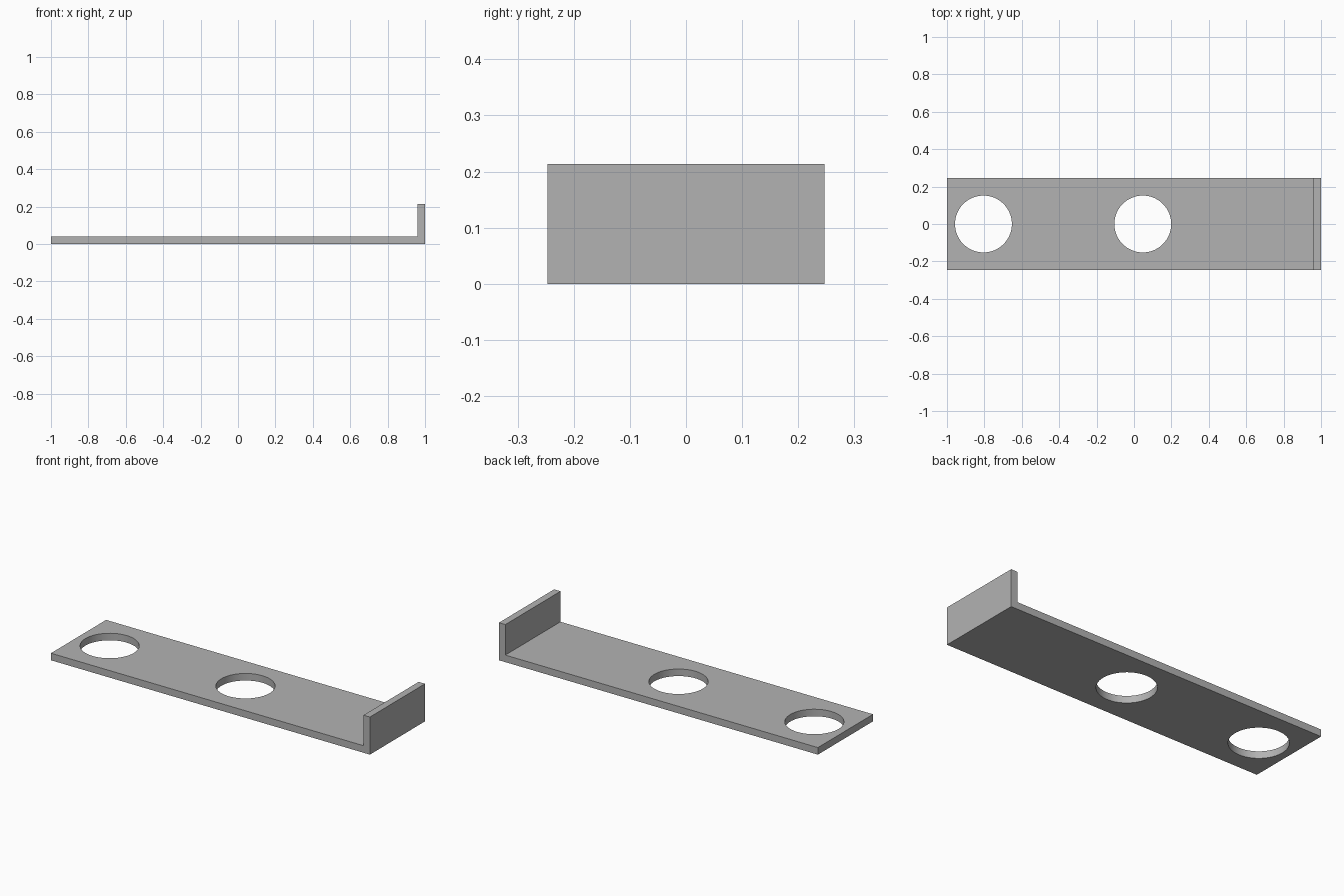
import bpy
import bmesh
import math

cube = bpy.data.objects.get("Cube")
if cube:
    bpy.data.objects.remove(cube, do_unlink=True)

HALF_WIDTH = 0.247
THICK = 0.04
LIP_HEIGHT = 0.213
HOLE_RADIUS = 0.152
HOLE_CENTRES = (-0.805, 0.047)

# Plain grey metal
grey = bpy.data.materials.new("grey_metal")
grey.use_nodes = True
colour = (0.45, 0.45, 0.45, 1)
grey.diffuse_color = colour
grey.node_tree.nodes["Principled BSDF"].inputs["Base Color"].default_value = colour

# Bracket: L-shaped side profile extruded across the width
profile = [(-1, 0), (1, 0), (1, LIP_HEIGHT), (1 - THICK, LIP_HEIGHT),
           (1 - THICK, THICK), (-1, THICK)]
bm = bmesh.new()
side = bm.faces.new([bm.verts.new((x, -HALF_WIDTH, z)) for x, z in profile])
extruded = bmesh.ops.extrude_face_region(bm, geom=[side])["geom"]
bmesh.ops.translate(bm, vec=(0, 2 * HALF_WIDTH, 0),
                    verts=[v for v in extruded if isinstance(v, bmesh.types.BMVert)])
bmesh.ops.recalc_face_normals(bm, faces=bm.faces)
mesh = bpy.data.meshes.new("bracket")
bm.to_mesh(mesh)
bm.free()
mesh.materials.append(grey)
bracket = bpy.data.objects.new("bracket", mesh)
bpy.context.collection.objects.link(bracket)

# Round through holes
cutters = []
for x in HOLE_CENTRES:
    bpy.ops.mesh.primitive_cylinder_add(vertices=64, radius=HOLE_RADIUS, depth=0.2,
                                        location=(x, 0, THICK / 2))
    cutter = bpy.context.object
    cutter.name = "hole_cutter"
    cutter.data.materials.append(grey)
    cut = bracket.modifiers.new("hole", 'BOOLEAN')
    cut.operation = 'DIFFERENCE'
    cut.solver = 'EXACT'
    cut.object = cutter
    cutters.append(cutter)

# Apply the cuts, then drop the cutters
bpy.ops.object.select_all(action='DESELECT')
bracket.select_set(True)
bpy.context.view_layer.objects.active = bracket
for name in [m.name for m in bracket.modifiers]:
    bpy.ops.object.modifier_apply(modifier=name)
for cutter in cutters:
    bpy.data.objects.remove(cutter, do_unlink=True)

# Smooth hole walls, crisp plate edges
bpy.ops.object.shade_smooth_by_angle(angle=math.radians(30))
